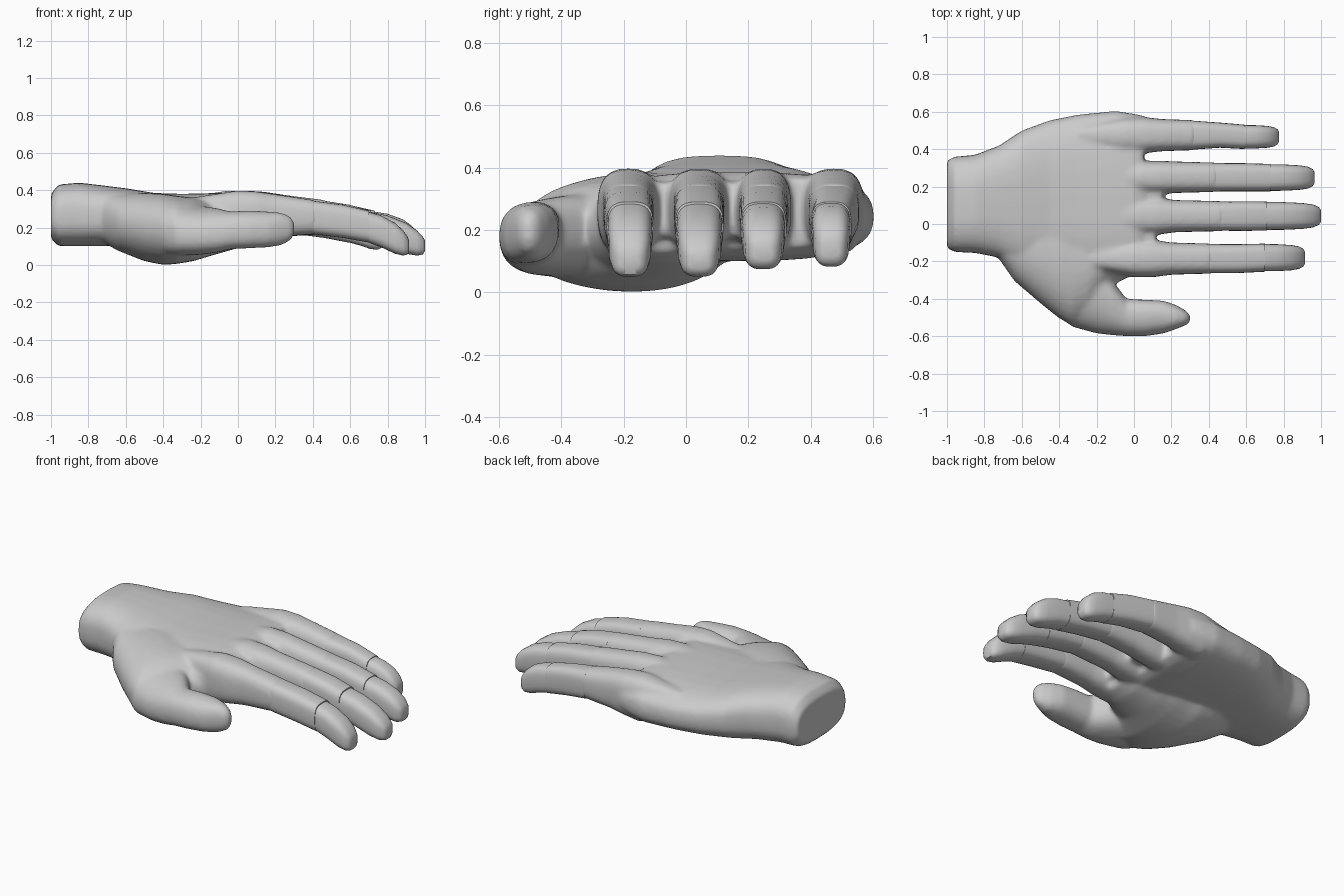
import bpy, bmesh, math

if "Cube" in bpy.data.objects:
    bpy.data.objects.remove(bpy.data.objects["Cube"], do_unlink=True)

skin = bpy.data.materials.new("light_grey")
skin.use_nodes = True
grey = (0.6, 0.6, 0.6, 1)
skin.diffuse_color = grey
skin.node_tree.nodes["Principled BSDF"].inputs["Base Color"].default_value = grey


def spow(v, p):
    return math.copysign(abs(v) ** p, v)


def loft(bm, rings, power=2.8, n=32):
    """Skin rounded cross-sections (x, y low, y high, z low, z high, z shear)."""
    loops = []
    for x, y0, y1, z0, z1, *shear in rings:
        k = shear[0] if shear else 0
        loop = []
        for i in range(n):
            a = math.tau * i / n
            dy = (y1 - y0) / 2 * spow(math.cos(a), 2 / power)
            dz = (z1 - z0) / 2 * spow(math.sin(a), 2 / power)
            loop.append(bm.verts.new((x, (y0 + y1) / 2 + dy, (z0 + z1) / 2 + dz + k * dy)))
        loops.append(loop)
    for a, b in zip(loops, loops[1:]):
        for i in range(n):
            j = (i + 1) % n
            bm.faces.new((a[i], a[j], b[j], b[i]))
    bm.faces.new(loops[0])
    bm.faces.new(loops[-1])


def finish(bm, name):
    bmesh.ops.recalc_face_normals(bm, faces=bm.faces)
    mesh = bpy.data.meshes.new(name)
    bm.to_mesh(mesh)
    bm.free()
    mesh.materials.append(skin)
    ob = bpy.data.objects.new(name, mesh)
    bpy.context.collection.objects.link(ob)
    return ob


def smooth(ob, degrees):
    bpy.ops.object.select_all(action="DESELECT")
    ob.select_set(True)
    bpy.context.view_layer.objects.active = ob
    bpy.ops.object.shade_smooth_by_angle(angle=math.radians(degrees))


# Palm and wrist
hand = bmesh.new()
loft(hand, [
    (-1.0, -.13, .34, .14, .38), (-.96, -.15, .36, .10, .43),
    (-.85, -.155, .37, .10, .44), (-.72, -.18, .42, .10, .425),
    (-.6, -.24, .50, .10, .41), (-.45, -.28, .555, .10, .385),
    (-.3, -.29, .585, .10, .38), (-.1, -.285, .605, .10, .385),
    (.0, -.285, .59, .115, .385), (.05, -.28, .58, .14, .37)])

# Fleshy mound under the thumb side of the palm
loft(hand, [
    (-.74, -.16, .1, .13, .39), (-.64, -.305, .15, .075, .38),
    (-.5, -.425, .17, .02, .385), (-.4, -.505, .16, .0, .38),
    (-.33, -.545, .15, .005, .37), (-.24, -.5, .15, .02, .36),
    (-.14, -.34, .14, .05, .35), (0, -.27, .12, .09, .34),
    (.08, -.25, .08, .13, .32)], power=2.1)

# Thumb
loft(hand, [
    (-.45, -.45, -.1, .07, .34, .15), (-.33, -.55, -.1, .055, .33, .15),
    (-.2, -.585, -.2, .06, .31, .15), (-.11, -.595, -.31, .07, .3, .15),
    (-.04, -.6, -.40, .085, .285, .1), (.06, -.6, -.405, .09, .29, .1),
    (.16, -.585, -.41, .095, .285, .1), (.23, -.56, -.435, .105, .28),
    (.28, -.54, -.465, .13, .26), (.3, -.525, -.485, .16, .23)], power=2.4)

# Webs between the finger roots
for y, x in ((-.075, .115), (.155, .155), (.365, .045)):
    loft(hand, [(x - .2, y - .05, y + .05, .15, .375), (x, y - .05, y + .05, .18, .35)])

# Fingers: name, centre y at root and tip, half widths, root and joint x, tip x, tip lift
fingers = [
    ("index", -.185, -.18, .1, .08, .075, .1, .42, .70, .915, 0),
    ("middle", .042, .043, .1, .08, .077, .12, .48, .71, 1.0, 0),
    ("ring", .25, .248, .088, .078, .073, .13, .45, .73, .965, .028),
    ("little", .475, .466, .097, .08, .065, .05, .33, .59, .775, .038)]

for name, y, end, w0, w1, w2, x0, x1, x2, x3, lift in fingers:
    # First segment, fused into the hand
    loft(hand, [
        (x0 - .35, y - w0 * .5, y + w0 * .5, .2, .36), (x0 - .1, y - w0, y + w0, .12, .398),
        (x0, y - w0, y + w0, .135, .393), (x0 + .1, y - w1 - .006, y + w1 + .006, .15, .378),
        (x1, y - w1, y + w1, .165, .345)], power=2.8)

    # Middle segment
    bm = bmesh.new()
    loft(bm, [
        (x1 - .02, y - w1 * .97, y + w1 * .97, .165, .343),
        ((x1 + x2) / 2, y - w2 - .002, y + w2 + .002, .145, .322),
        (x2, end - w2, end + w2, .12, .29)], power=3.2)
    smooth(finish(bm, name + "_middle_segment"), 40)

    # Blunt rounded fingertip
    bm = bmesh.new()
    span = x3 - x2
    shape = [(-.08, .97, .125, .288), (.3, .96, .095, .265), (.65, .9, .06, .225),
             (.85, .8, .05, .185), (.96, .62, .056, .152), (1, .4, .075, .13)]
    loft(bm, [(x2 + t * span, end - w2 * s, end + w2 * s,
               z0 + lift * max(t, 0), z1 + lift * max(t, 0)) for t, s, z0, z1 in shape], power=3)
    smooth(finish(bm, name + "_tip"), 50)

# Fuse palm, thumb and finger roots into one soft skin
ob = finish(hand, "hand_body")
remesh = ob.modifiers.new("fuse", "REMESH")
remesh.mode = "VOXEL"
remesh.voxel_size = .012
remesh.use_smooth_shade = True
soften = ob.modifiers.new("soften", "SMOOTH")
soften.factor = .5
soften.iterations = 12
